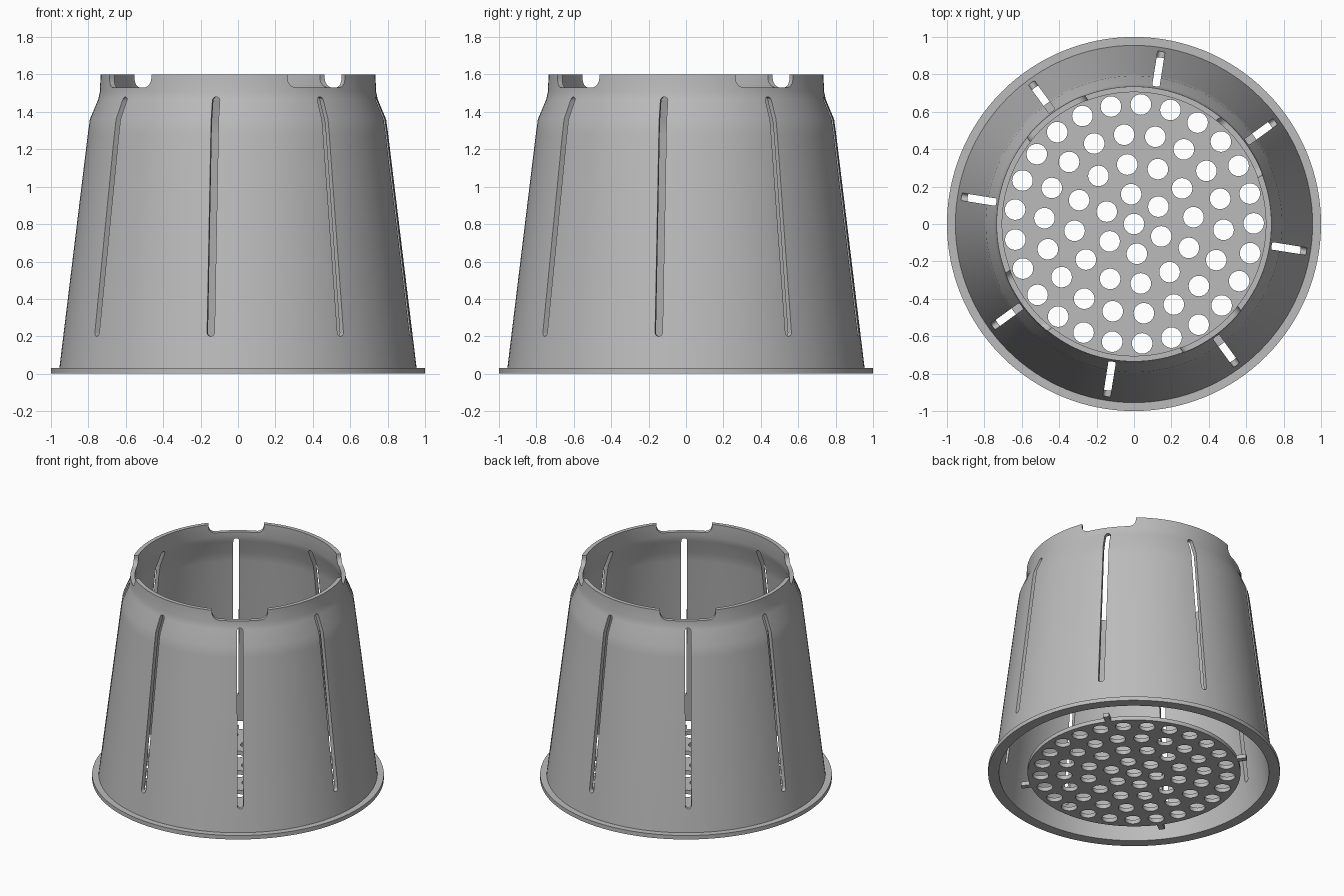
import bpy, bmesh, math
from mathutils import Matrix, Vector

if "Cube" in bpy.data.objects:
    bpy.data.objects.remove(bpy.data.objects["Cube"])

grey = bpy.data.materials.new("mid grey")
grey.diffuse_color = (0.5, 0.5, 0.5, 1)
grey.use_nodes = True
grey.node_tree.nodes["Principled BSDF"].inputs["Base Color"].default_value = grey.diffuse_color


def to_object(name, bm):
    bmesh.ops.recalc_face_normals(bm, faces=bm.faces)
    mesh = bpy.data.meshes.new(name)
    bm.to_mesh(mesh)
    bm.free()
    obj = bpy.data.objects.new(name, mesh)
    bpy.context.collection.objects.link(obj)
    mesh.materials.append(grey)
    return obj


def add_prism(bm, outline, near, far, azimuth):
    """Extrude a (sideways, height) outline radially outwards at an azimuth."""
    turn = Matrix.Rotation(math.radians(azimuth), 3, 'Z')
    rings = [[bm.verts.new(turn @ Vector((r, s, z))) for s, z in outline]
             for r in (near, far)]
    n = len(outline)
    for i in range(n):
        j = (i + 1) % n
        bm.faces.new((rings[0][i], rings[0][j], rings[1][j], rings[1][i]))
    bm.faces.new(rings[0][::-1])
    bm.faces.new(rings[1])


def arc(cx, cz, radius, start, end, steps=8):
    return [(cx + radius * math.cos(math.radians(start + (end - start) * k / steps)),
             cz + radius * math.sin(math.radians(start + (end - start) * k / steps)))
            for k in range(steps + 1)]


def cut(obj, cutter):
    cutter.hide_render = True
    mod = obj.modifiers.new("cut", 'BOOLEAN')
    mod.operation, mod.solver, mod.object = 'DIFFERENCE', 'EXACT', cutter
    bpy.context.view_layer.objects.active = obj
    bpy.ops.object.modifier_apply(modifier=mod.name)
    bpy.data.objects.remove(cutter)


def smooth(obj):
    bpy.ops.object.select_all(action='DESELECT')
    obj.select_set(True)
    bpy.context.view_layer.objects.active = obj
    bpy.ops.object.shade_smooth_by_angle(angle=math.radians(30))


# Tapered shell with bottom flange, revolved from its wall section
section = [(0.925, 0), (1, 0), (1, 0.03), (0.955, 0.03), (0.803, 1.28), (0.792, 1.36),
           (0.748, 1.465), (0.738, 1.51), (0.735, 1.6), (0.705, 1.6), (0.708, 1.50),
           (0.718, 1.455), (0.762, 1.35), (0.773, 1.28)]
SIDES = 128
bm = bmesh.new()
rings = []
for k in range(SIDES):
    a = 2 * math.pi * k / SIDES
    rings.append([bm.verts.new((r * math.cos(a), r * math.sin(a), z)) for r, z in section])
for k in range(SIDES):
    p, q = rings[k], rings[(k + 1) % SIDES]
    for i in range(len(section)):
        j = (i + 1) % len(section)
        bm.faces.new((p[i], q[i], q[j], p[j]))
shell = to_object("tapered_shell", bm)

# Eight tall round-ended slots
bm = bmesh.new()
slot = arc(0, 1.46, 0.02, 0, 180) + arc(0, 0.22, 0.02, 180, 360)
for k in range(8):
    add_prism(bm, slot, 0.5, 1.2, 36 + 45 * k)
cut(shell, to_object("slot_cutter", bm))

# Four round-cornered notches in the top rim
bm = bmesh.new()
notch = ([(0.19, 1.7), (-0.19, 1.7)] + arc(-0.14, 1.58, 0.05, 180, 270)
         + arc(0.14, 1.58, 0.05, 270, 360))
for k in range(4):
    add_prism(bm, notch, 0.4, 1.0, 36 + 90 * k)
cut(shell, to_object("notch_cutter", bm))
smooth(shell)

# Round base plate
bm = bmesh.new()
bmesh.ops.create_cone(bm, cap_ends=True, segments=96, radius1=0.73, radius2=0.73,
                      depth=0.03, matrix=Matrix.Translation((0, 0, 0.015)))
plate = to_object("perforated_plate", bm)

# Drain holes in concentric rings: radius, count, first azimuth
bm = bmesh.new()
for radius, count, first in ((0, 1, 0), (0.16, 6, 35.5), (0.32, 12, 6.5),
                             (0.48, 18, 16.3), (0.64, 25, 0.3)):
    for k in range(count):
        a = math.radians(first + 360 * k / count)
        spot = Matrix.Translation((radius * math.cos(a), radius * math.sin(a), 0.015))
        bmesh.ops.create_cone(bm, cap_ends=True, segments=24, radius1=0.055,
                              radius2=0.055, depth=0.2, matrix=spot)
cut(plate, to_object("hole_cutter", bm))
smooth(plate)

# Four small tabs on the plate edge
bm = bmesh.new()
tab = [(-0.02, 0), (0.02, 0), (0.02, 0.03), (-0.02, 0.03)]
for k in range(4):
    add_prism(bm, tab, 0.725, 0.795, 36 + 90 * k)
to_object("plate_tabs", bm)
